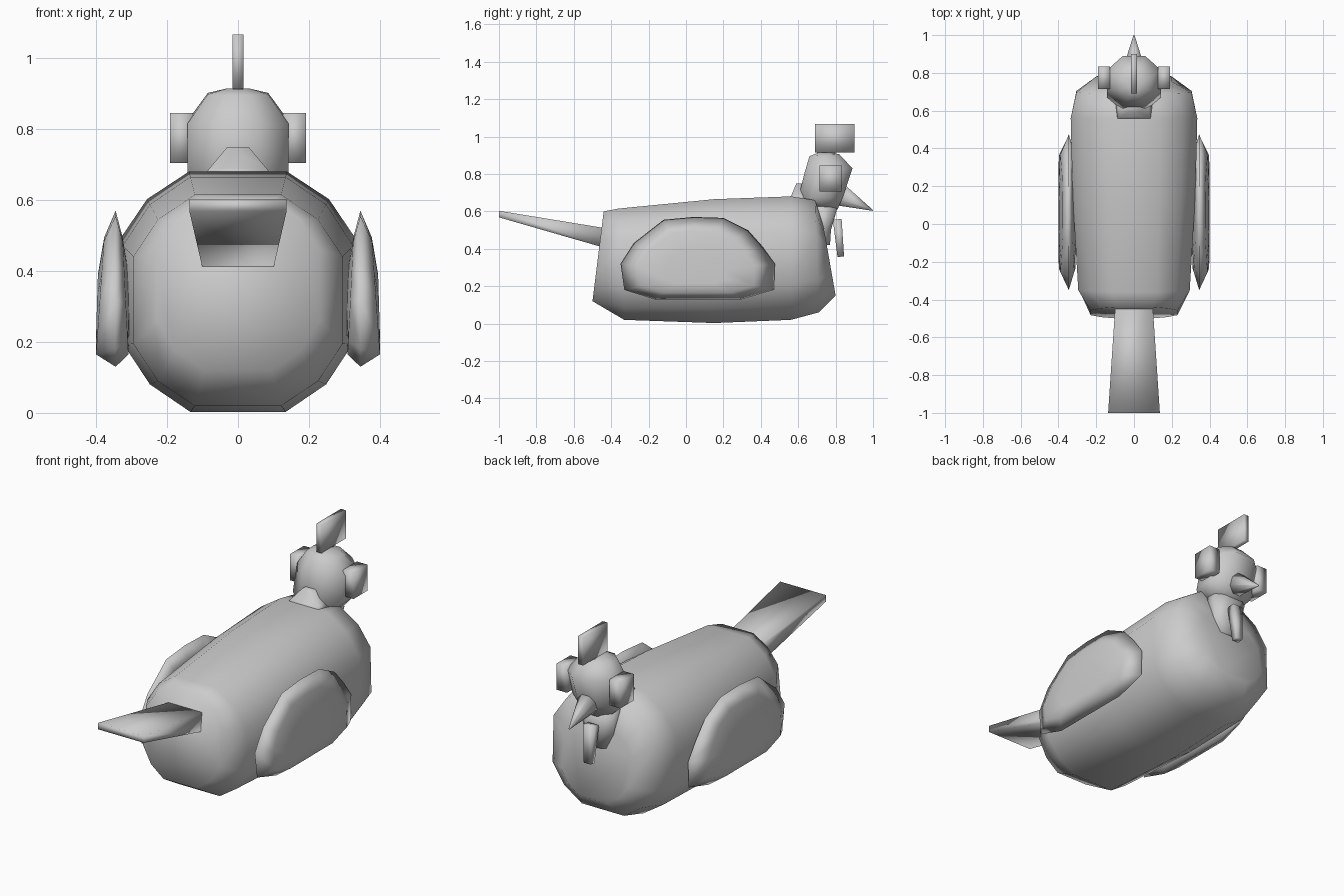
import bpy, bmesh
from math import radians, sin, cos

if "Cube" in bpy.data.objects:
    bpy.data.objects.remove(bpy.data.objects["Cube"])

grey = bpy.data.materials.new("plain grey")
grey.use_nodes = True
tone = (0.6, 0.6, 0.6, 1)
grey.diffuse_color = tone
next(n for n in grey.node_tree.nodes if n.type == "BSDF_PRINCIPLED").inputs["Base Color"].default_value = tone

SQUARE = [45 + 90 * i for i in range(4)]
OCTAGON = [22.5 + 45 * i for i in range(8)]
ROUNDED = [22.5 * i for i in range(16) if i % 4]


def skin(name, loops):
    """Bridge matching loops of points, cap both ends, shade smooth."""
    bm = bmesh.new()
    rings = [[bm.verts.new(p) for p in loop] for loop in loops]
    n = len(rings[0])
    for a, b in zip(rings, rings[1:]):
        for i in range(n):
            j = (i + 1) % n
            bm.faces.new((a[i], a[j], b[j], b[i]))
    bm.faces.new(rings[0])
    bm.faces.new(rings[-1])
    bmesh.ops.recalc_face_normals(bm, faces=bm.faces)
    mesh = bpy.data.meshes.new(name)
    bm.to_mesh(mesh)
    bm.free()
    mesh.materials.append(grey)
    for face in mesh.polygons:
        face.use_smooth = True
    ob = bpy.data.objects.new(name, mesh)
    bpy.context.collection.objects.link(ob)
    return ob


def loft(name, sections, angles, x=0):
    """Each section: (y, z) of one rim, (y, z) of the opposite rim, half width."""
    peak = max(cos(radians(a)) for a in angles)
    loops = []
    for (y1, z1), (y2, z2), half in sections:
        loop = []
        for a in angles:
            t = sin(radians(a)) / peak / 2
            loop.append((x + half * cos(radians(a)) / peak,
                         (y1 + y2) / 2 + (y1 - y2) * t,
                         (z1 + z2) / 2 + (z1 - z2) * t))
        loops.append(loop)
    return skin(name, loops)


# Body, from the tail end to the breast
loft("body", [
    ((-0.44, 0.60), (-0.50, 0.12), 0.23),
    ((-0.36, 0.615), (-0.33, 0.02), 0.295),
    ((0.15, 0.665), (0.15, 0.003), 0.325),
    ((0.56, 0.68), (0.56, 0.02), 0.335),
    ((0.69, 0.66), (0.71, 0.06), 0.305),
    ((0.735, 0.52), (0.80, 0.15), 0.2)], ROUNDED)

# Head, from the chin up
loft("head", [
    ((0.65, 0.63), (0.81, 0.61), 0.09),
    ((0.60, 0.67), (0.84, 0.68), 0.142),
    ((0.635, 0.81), (0.89, 0.83), 0.142),
    ((0.66, 0.895), (0.82, 0.905), 0.085),
    ((0.71, 0.915), (0.77, 0.915), 0.03)], OCTAGON)

# Fan tail, beak, crest, wattle and neck pieces
loft("tail", [((-0.40, 0.505), (-0.40, 0.395), 0.097),
              ((-1, 0.603), (-1, 0.568), 0.137)], SQUARE)
loft("beak", [((0.84, 0.75), (0.82, 0.63), 0.055),
              ((1, 0.607), (0.998, 0.603), 0.003)], OCTAGON)
loft("crest", [((0.69, 0.915), (0.90, 0.915), 0.015),
               ((0.69, 1.067), (0.90, 1.067), 0.015)], SQUARE)
loft("crest_root", [((0.70, 0.87), (0.80, 0.87), 0.014),
                    ((0.70, 0.92), (0.80, 0.92), 0.014)], SQUARE)
loft("wattle", [((0.785, 0.555), (0.832, 0.56), 0.03),
                ((0.81, 0.355), (0.845, 0.36), 0.02)], SQUARE)
loft("throat", [((0.66, 0.63), (0.81, 0.62), 0.1),
                ((0.68, 0.50), (0.775, 0.50), 0.085),
                ((0.72, 0.42), (0.77, 0.42), 0.05)], OCTAGON)
loft("nape", [((0.55, 0.665), (0.66, 0.665), 0.10),
              ((0.565, 0.69), (0.66, 0.69), 0.08),
              ((0.59, 0.75), (0.66, 0.75), 0.03)], SQUARE)

# Wing outline in (y, z), puffed out on both sides of its rim
outline = [(-0.35, 0.32), (-0.33, 0.18), (-0.17, 0.13), (0.30, 0.13),
           (0.47, 0.18), (0.475, 0.32), (0.41, 0.41), (0.33, 0.50),
           (0.20, 0.565), (0.04, 0.57), (-0.12, 0.555), (-0.28, 0.43)]


def wing_loop(side, x, scale, lean):
    return [(side * (x - lean * (0.05 + (z - 0.28) * scale)),
             0.04 + (y - 0.04) * scale, 0.27 + (z - 0.27) * scale)
            for y, z in outline]


for side, word in ((1, "left"), (-1, "right")):
    skin(word + "_wing", [wing_loop(side, 0.307, 0.4, 0),
                          wing_loop(side, 0.312, 0.75, -0.05),
                          wing_loop(side, 0.345, 1, 0),
                          wing_loop(side, 0.396, 0.75, 0.07),
                          wing_loop(side, 0.400, 0.4, 0.03)])
    loft(word + "_cheek", [((0.715, 0.705), (0.835, 0.705), 0.032),
                           ((0.715, 0.845), (0.835, 0.845), 0.032)],
         SQUARE, side * 0.159)
